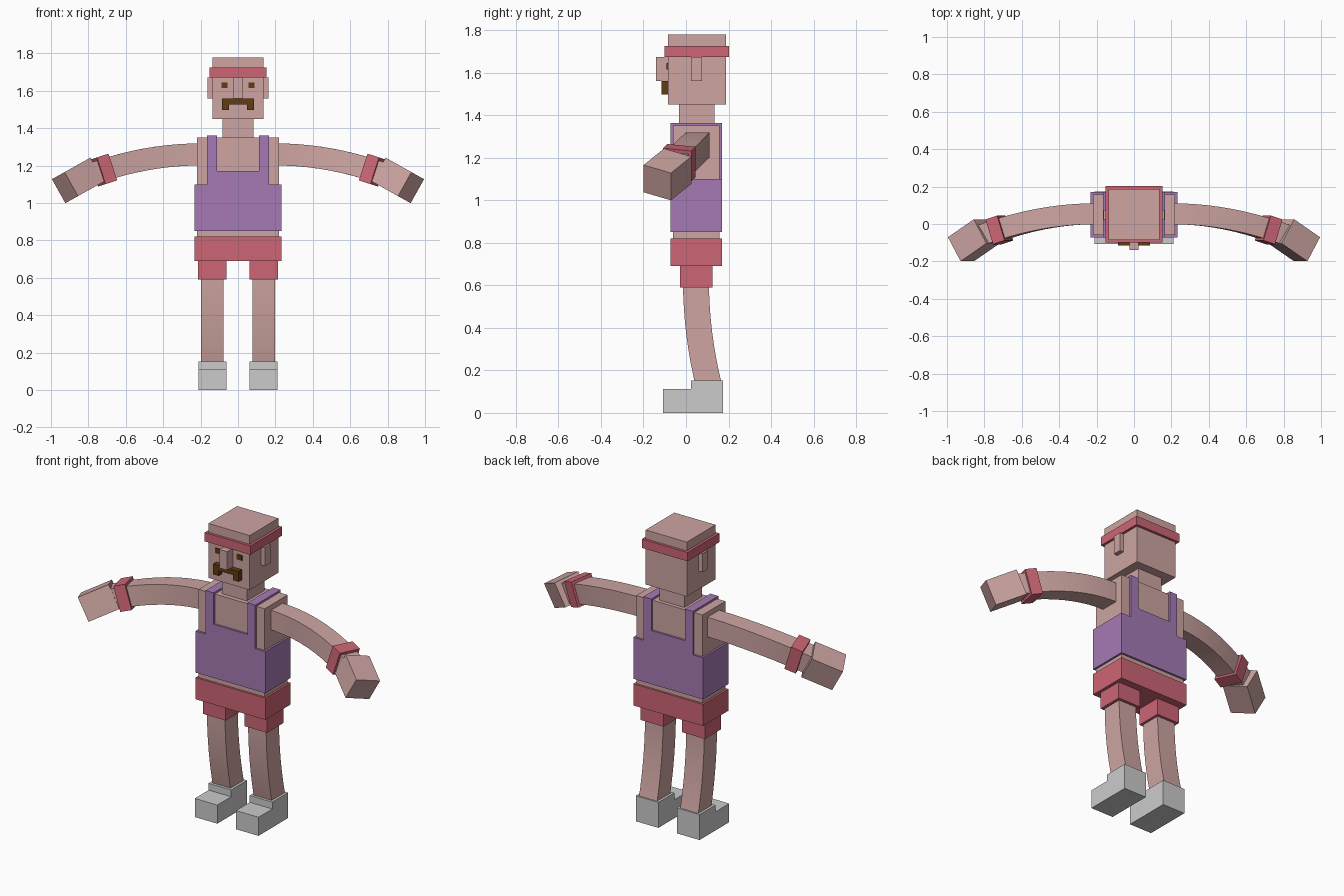
import bpy, bmesh, math
from mathutils import Vector

if "Cube" in bpy.data.objects:
    bpy.data.objects.remove(bpy.data.objects["Cube"])


def material(name, r, g, b):
    m = bpy.data.materials.new(name)
    m.diffuse_color = (r, g, b, 1)
    m.use_nodes = True
    m.node_tree.nodes["Principled BSDF"].inputs["Base Color"].default_value = m.diffuse_color
    return m


SKIN = material("skin", 0.61, 0.376, 0.36)
PURPLE = material("purple_cloth", 0.376, 0.195, 0.456)
RED = material("red_cloth", 0.61, 0.133, 0.178)
GREY = material("shoe_grey", 0.597, 0.597, 0.597)
BROWN = material("dark_brown", 0.115, 0.045, 0.006)


def finish(name, bm, mat, smooth=False):
    bmesh.ops.recalc_face_normals(bm, faces=bm.faces)
    me = bpy.data.meshes.new(name)
    bm.to_mesh(me)
    bm.free()
    me.materials.append(mat)
    ob = bpy.data.objects.new(name, me)
    bpy.context.collection.objects.link(ob)
    if smooth:
        bpy.context.view_layer.objects.active = ob
        ob.select_set(True)
        bpy.ops.object.shade_smooth_by_angle(angle=math.radians(30))
        ob.select_set(False)
    return ob


def box(name, mat, x, y, z):
    """Box from (min, max) ranges on each axis."""
    bm = bmesh.new()
    bmesh.ops.create_cube(bm, size=1)
    for v in bm.verts:
        v.co = [(r[0] + r[1]) / 2 + c * (r[1] - r[0]) for c, r in zip(v.co, (x, y, z))]
    return finish(name, bm, mat)


def sweep(name, mat, path, wide, deep, smooth=False):
    """Rectangular bar along a list of (centre, direction)."""
    bm = bmesh.new()
    rings = []
    for centre, direction in path:
        d = Vector(direction).normalized()
        v = d.cross(Vector((0, 1, 0))).normalized()
        u = v.cross(d)
        rings.append([bm.verts.new(Vector(centre) + u * a * deep / 2 + v * b * wide / 2)
                      for a, b in ((-1, -1), (1, -1), (1, 1), (-1, 1))])
    for p, q in zip(rings, rings[1:]):
        for i in range(4):
            j = (i + 1) % 4
            bm.faces.new((p[i], p[j], q[j], q[i]))
    bm.faces.new(rings[0])
    bm.faces.new(rings[-1])
    return finish(name, bm, mat, smooth)


def block(name, mat, centre, direction, length, wide, deep):
    c, d = Vector(centre), Vector(direction).normalized()
    return sweep(name, mat, [(c - d * length / 2, d), (c + d * length / 2, d)], wide, deep)


# Head, face and headband
box("head", SKIN, (-0.137, 0.137), (-0.085, 0.188), (1.45, 1.778))
box("headband", RED, (-0.152, 0.152), (-0.10, 0.203), (1.672, 1.725))
box("nose", SKIN, (-0.025, 0.025), (-0.14, -0.08), (1.56, 1.672))
box("moustache_bar", BROWN, (-0.085, 0.085), (-0.115, -0.08), (1.528, 1.56))
box("neck", SKIN, (-0.083, 0.083), (-0.033, 0.135), (1.34, 1.46))

# Torso, vest and shorts
box("torso", SKIN, (-0.22, 0.22), (-0.06, 0.158), (0.80, 1.35))
box("vest", PURPLE, (-0.232, 0.232), (-0.072, 0.17), (0.85, 1.10))
box("vest_bib", PURPLE, (-0.165, 0.165), (-0.072, 0.17), (1.09, 1.172))
box("shorts", RED, (-0.232, 0.232), (-0.072, 0.17), (0.69, 0.82))


def arm_point(s, x):
    """Arm centre and direction, curving down and forward from the shoulder."""
    t = x - 0.2
    return ((s * x, 0.055 - 0.32 * t * t, 1.26 - 0.31 * t * t),
            (s, -0.64 * t, -0.62 * t))


def leg_point(s, z):
    """Leg centre and direction, curving backward toward the foot."""
    t = 0.62 - z
    return ((s * 0.137, 0.047 + 0.25 * t * t, z), (0, 0.5 * t, -1))


for s, side in ((-1, "left"), (1, "right")):
    def rng(a, b):
        return tuple(sorted((s * a, s * b)))

    # Face details
    box(side + "_eye", BROWN, rng(0.055, 0.088), (-0.091, -0.084), (1.615, 1.645))
    box(side + "_moustache_end", BROWN, rng(0.048, 0.085), (-0.115, -0.08), (1.497, 1.53))
    box(side + "_ear", SKIN, rng(0.13, 0.163), (0.023, 0.075), (1.56, 1.672))

    # Vest strap
    box(side + "_strap", PURPLE, rng(0.112, 0.165), (-0.072, 0.17), (1.09, 1.362))

    # Arm, wristband and hand
    sweep(side + "_arm", SKIN, [arm_point(s, 0.2 + 0.6 * i / 10) for i in range(11)],
          0.118, 0.112, True)
    centre, direction = arm_point(s, 0.72)
    block(side + "_wristband", RED, centre, direction, 0.068, 0.15, 0.14)
    block(side + "_hand", SKIN, (s * 0.856, -0.087, 1.121), (s * 0.75, -0.52, -0.42),
          0.185, 0.147, 0.15)

    # Leg, shorts leg and shoe
    sweep(side + "_leg", SKIN, [leg_point(s, 0.62 - 0.5 * i / 8) for i in range(9)],
          0.12, 0.122, True)
    box(side + "_shorts_leg", RED, rng(0.062, 0.214), (-0.028, 0.125), (0.59, 0.70))
    box(side + "_shoe_heel", GREY, rng(0.062, 0.212), (0.023, 0.174), (0, 0.153))
    box(side + "_shoe_toe", GREY, rng(0.062, 0.212), (-0.108, 0.023), (0, 0.112))
